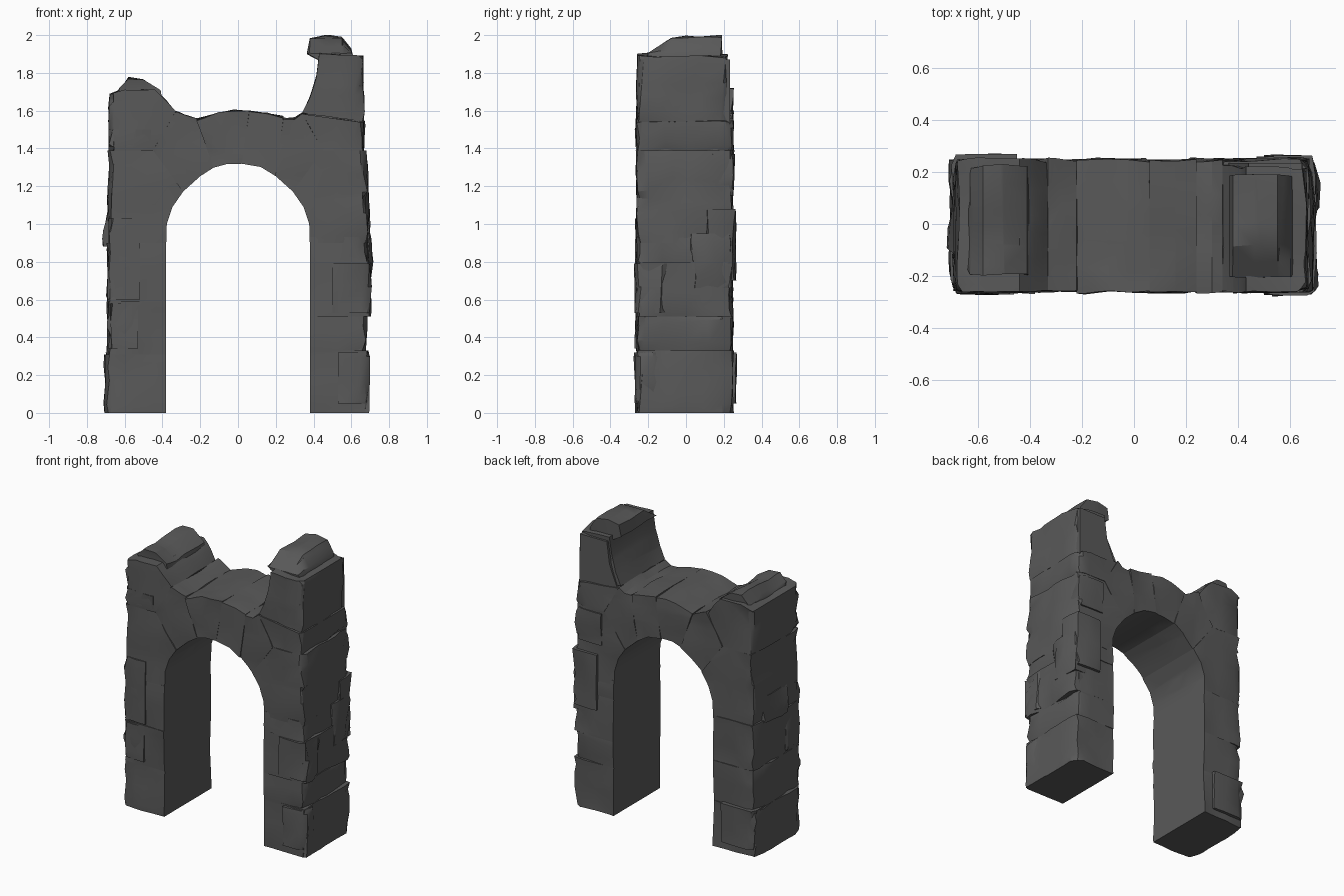
import bpy, bmesh, random
from mathutils import Vector, noise

if "Cube" in bpy.data.objects:
    bpy.data.objects.remove(bpy.data.objects["Cube"])

random.seed(7)
stone = bpy.data.materials.new("dark grey stone")
stone.diffuse_color = (0.1, 0.1, 0.1, 1)
stone.use_nodes = True
stone.node_tree.nodes["Principled BSDF"].inputs["Base Color"].default_value = stone.diffuse_color
FRONT, BACK = -0.26, 0.246


def mx(pts):
    """Mirror a profile across x = 0."""
    return [(-x, z) for x, z in reversed(pts)]


def rect(x0, x1, z0, z1):
    return [(x0, z0), (x1, z0), (x1, z1), (x0, z1)]


def prism(name, pts, y0=FRONT, y1=BACK, rough=1.0, shape=None):
    """Extrude an x-z profile along y, slice it up and chip its outer faces."""
    bm = bmesh.new()
    face = bm.faces.new([bm.verts.new((x, y0, z)) for x, z in pts])
    ext = bmesh.ops.extrude_face_region(bm, geom=[face])
    for v in ext["geom"]:
        if isinstance(v, bmesh.types.BMVert):
            v.co.y = y1
    bmesh.ops.recalc_face_normals(bm, faces=bm.faces[:])
    if rough:
        lo = [min(v.co[i] for v in bm.verts) for i in range(3)]
        hi = [max(v.co[i] for v in bm.verts) for i in range(3)]
        for i in range(3):
            p = lo[i] + random.uniform(0.02, 0.06)
            while p < hi[i] - 0.015:
                n = Vector([random.uniform(-0.12, 0.12) for _ in range(3)])
                n[i] = 1
                c = (Vector(lo) + Vector(hi)) / 2
                c[i] = p
                bmesh.ops.bisect_plane(bm, geom=bm.verts[:] + bm.edges[:] + bm.faces[:],
                                       plane_co=c, plane_no=n, dist=0.004)
                p += random.uniform(0.06, 0.12)
        off = Vector([random.uniform(0, 50) for _ in range(3)])
        outx = max(abs(lo[0]), abs(hi[0])) - 0.012
        for v in bm.verts:
            co = v.co.copy()
            n = noise.noise(co * 7 + off) * rough
            front, back = co.y < y0 + 0.003, co.y > y1 - 0.003
            outer = outx > 0.6 and abs(co.x) > outx
            s = 1 if co.x > 0 else -1
            joint = min(co.z - lo[2], hi[2] - co.z) < 0.004 and lo[2] > 0.0
            if front or back:
                v.co.y += n * 0.014
            if outer:
                v.co.x += s * n * 0.02
            if co.z > 1.5:
                v.co.z += n * 0.016
            if outer and (front or back):          # chipped corners
                v.co.x -= s * random.uniform(0, 0.025) * rough
                v.co.y += (1 if front else -1) * random.uniform(0, 0.016)
            elif joint and outer and random.random() < 0.4:   # worn joints
                v.co.x -= s * random.uniform(0, 0.02)
            if shape:
                shape(v)
    me = bpy.data.meshes.new(name)
    bm.to_mesh(me)
    bm.free()
    me.materials.append(stone)
    ob = bpy.data.objects.new(name, me)
    bpy.context.collection.objects.link(ob)
    return ob


# Solid core that closes the joints between the stones
inner = [(-0.385, 0.004), (-0.385, 0.98), (-0.355, 1.08), (-0.29, 1.18), (-0.2, 1.262),
         (-0.1, 1.315), (0, 1.328)]
core = inner + mx(inner)[1:] + [
    (0.655, 0.004), (0.655, 1.0), (0.645, 1.87), (0.44, 1.87), (0.42, 1.72), (0.36, 1.57),
    (0.28, 1.545), (0.1, 1.575), (0, 1.58), (-0.1, 1.57), (-0.2, 1.54), (-0.33, 1.57),
    (-0.45, 1.69), (-0.66, 1.67), (-0.66, 1.0), (-0.655, 0.004)]
prism("arch_core", core, FRONT + 0.012, BACK - 0.012, rough=0)

# Pier courses: outer x, bottom z, top z
for side, courses in ((-1, [(0.70, 0, 0.31), (0.69, 0.31, 0.59), (0.688, 0.59, 0.9)]),
                      (1, [(0.69, 0, 0.33), (0.675, 0.33, 0.51), (0.695, 0.51, 0.8),
                           (0.688, 0.8, 0.93)])):
    for i, (xo, z0, z1) in enumerate(courses):
        prism(("left" if side < 0 else "right") + "_pier_stone_%d" % (i + 1),
              rect(*sorted((side * xo, side * 0.38)), z0, z1))

# Haunch stones where the piers curve into the arch
haunch = [(-0.685, 0.9), (-0.38, 0.9), (-0.377, 1.0), (-0.347, 1.09), (-0.29, 1.172),
          (-0.45, 1.39), (-0.68, 1.39)]
prism("left_haunch", haunch)
prism("right_haunch", mx(haunch))

# Arch stones between the haunches
prism("arch_stone_1", [(-0.29, 1.172), (-0.2, 1.253), (-0.13, 1.298), (-0.22, 1.555),
                       (-0.33, 1.59), (-0.45, 1.39)])
prism("arch_stone_2", [(-0.13, 1.298), (-0.06, 1.317), (0.02, 1.319), (0.06, 1.597),
                       (-0.02, 1.6), (-0.1, 1.588), (-0.22, 1.555)])
prism("arch_stone_3", [(0.02, 1.319), (0.12, 1.302), (0.2, 1.253), (0.24, 1.562),
                       (0.16, 1.582), (0.06, 1.597)])
prism("arch_stone_4", [(0.2, 1.253), (0.29, 1.172), (0.45, 1.39), (0.34, 1.585),
                       (0.3, 1.56), (0.24, 1.562)])

# Broken stump on the left pier
prism("left_stump", [(-0.68, 1.39), (-0.45, 1.39), (-0.33, 1.59), (-0.38, 1.65),
                     (-0.44, 1.71), (-0.6, 1.71), (-0.68, 1.69)])
prism("left_stump_rubble", [(-0.65, 1.67), (-0.4, 1.65), (-0.41, 1.7), (-0.5, 1.755),
                            (-0.58, 1.765), (-0.63, 1.71)], -0.2, 0.22, 1.5)

# Tall broken tower on the right pier
prism("right_tower_base", [(0.45, 1.39), (0.665, 1.39), (0.665, 1.54), (0.34, 1.585)])


def slope_front(v):
    v.co.z = min(v.co.z, 1.9 + max(0, v.co.y + 0.21) * 0.65, 2.0)


prism("right_tower", [(0.34, 1.585), (0.665, 1.54), (0.66, 1.89), (0.43, 1.9),
                      (0.415, 1.78), (0.38, 1.67)], FRONT, 0.222)
prism("right_tower_cap", [(0.43, 1.87), (0.61, 1.88), (0.6, 1.92), (0.55, 1.985),
                          (0.46, 2.0), (0.38, 1.985), (0.365, 1.91)],
      -0.2, 0.19, 1.0, slope_front)

# Loose facing slabs standing proud of the piers
for i, (x0, x1, z0, z1, y0, y1) in enumerate([
        (0.5, 0.7, 0.53, 0.79, -0.27, -0.1), (0.53, 0.69, 0.05, 0.32, -0.268, -0.1),
        (0.56, 0.705, 0.66, 0.95, 0.02, 0.235), (-0.69, -0.53, 0.34, 0.58, -0.268, -0.1),
        (-0.69, -0.52, 0.6, 1.03, -0.266, -0.1), (-0.695, -0.45, 0.05, 0.32, 0.1, 0.268),
        (-0.705, -0.6, 0.88, 1.06, -0.12, 0.15), (0.5, 0.69, 0.7, 1.08, 0.1, 0.258),
        (-0.68, -0.46, 1.41, 1.5, -0.268, -0.1), (0.47, 0.675, 1.15, 1.37, 0.1, 0.254)]):
    prism("facing_slab_%d" % (i + 1), rect(x0, x1, z0, z1), y0, y1, 1.2)

bpy.ops.object.select_all(action='SELECT')
bpy.context.view_layer.objects.active = bpy.data.objects["arch_core"]
bpy.ops.object.shade_smooth_by_angle(angle=0.5)
